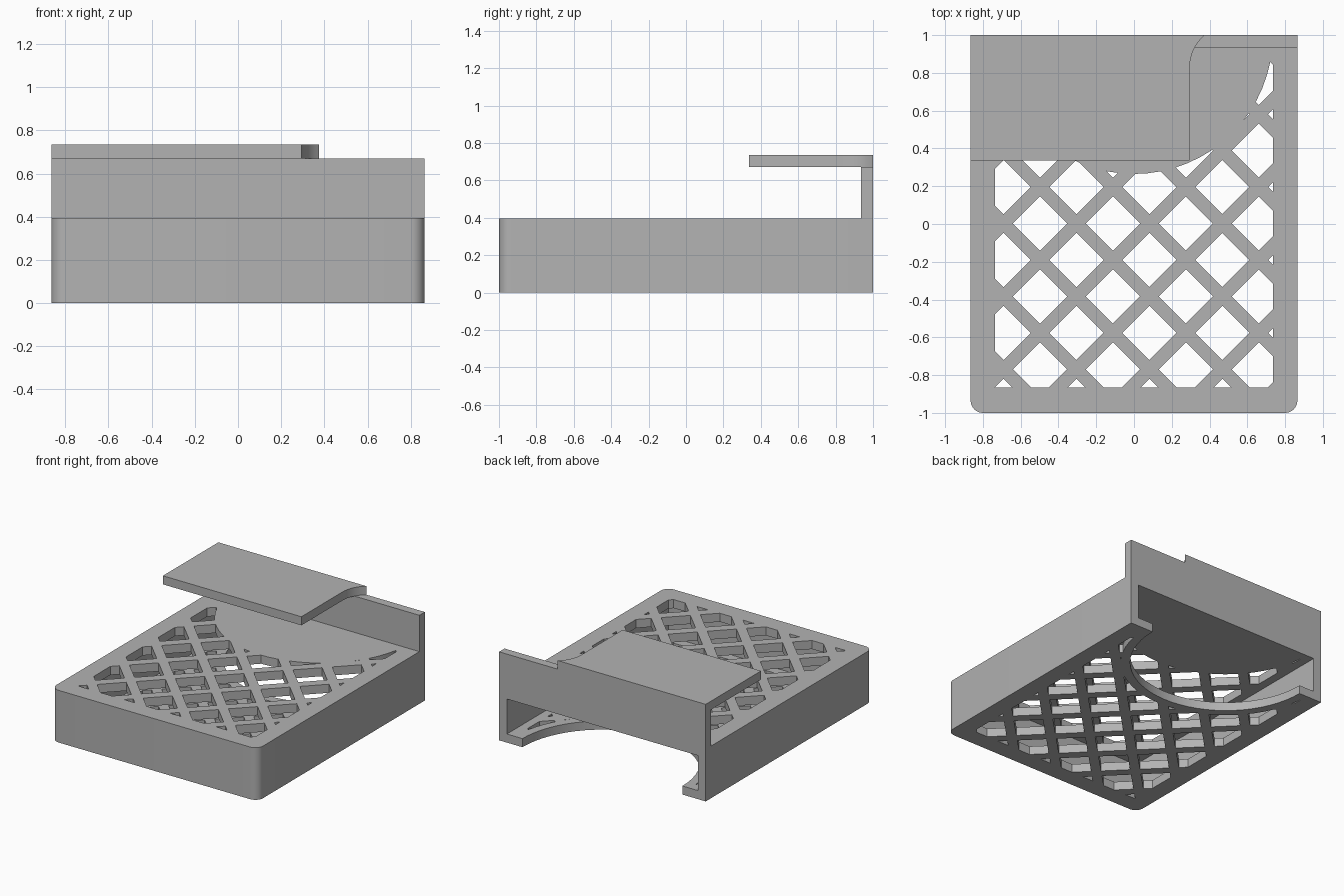
import bpy, bmesh, math

if "Cube" in bpy.data.objects:
    bpy.data.objects.remove(bpy.data.objects["Cube"])

W, T, H = 0.865, 0.065, 0.395          # half width, wall thickness, tray height

grey = bpy.data.materials.new("plain grey")
grey.diffuse_color = (0.45, 0.45, 0.45, 1)
grey.use_nodes = True
grey.node_tree.nodes["Principled BSDF"].inputs["Base Color"].default_value = grey.diffuse_color


def prisms(name, outlines, z0, z1):
    """Extrude flat outlines (counter-clockwise) from z0 to z1 as one object."""
    bm = bmesh.new()
    for pts in outlines:
        low = [bm.verts.new((x, y, z0)) for x, y in pts]
        top = [bm.verts.new((x, y, z1)) for x, y in pts]
        bm.faces.new(low[::-1])
        bm.faces.new(top)
        for i in range(len(pts)):
            j = (i + 1) % len(pts)
            bm.faces.new((low[i], low[j], top[j], top[i]))
    me = bpy.data.meshes.new(name)
    bm.to_mesh(me)
    bm.free()
    ob = bpy.data.objects.new(name, me)
    bpy.context.collection.objects.link(ob)
    me.materials.append(grey)
    return ob


def rect(x0, x1, y0, y1):
    return [(x0, y0), (x1, y0), (x1, y1), (x0, y1)]


def arc(cx, cy, r, a0, a1, n):
    """Points along an arc, angles in degrees."""
    angles = [math.radians(a0 + (a1 - a0) * i / n) for i in range(n + 1)]
    return [(cx + r * math.cos(a), cy + r * math.sin(a)) for a in angles]


def combine(ob, other, operation):
    """Apply a boolean and remove the helper object."""
    mod = ob.modifiers.new("boolean", "BOOLEAN")
    mod.object, mod.operation, mod.solver = other, operation, "EXACT"
    dg = bpy.context.evaluated_depsgraph_get()
    ob_mesh = bpy.data.meshes.new_from_object(ob.evaluated_get(dg))
    ob.modifiers.clear()
    ob.data = ob_mesh
    bpy.data.objects.remove(other)


# tray block with rounded front corners
r = 0.065
outline = (arc(-W + r, -1 + r, r, 180, 270, 8) + arc(W - r, -1 + r, r, 270, 360, 8)
           + [(W, 1), (-W, 1)])
tray = prisms("tray", [outline], 0, H)

# hollow inside, open at the back
combine(tray, prisms("cavity", [rect(-W + T, W - T, -1 + T, 1.1)], T, H - T), "DIFFERENCE")

# round notch in the floor
notch = prisms("notch", [arc(0, 1, 0.67, 0, 354.375, 63)], -0.1, 0.2)
combine(tray, notch, "DIFFERENCE")

# diagonal lattice openings through roof and floor
pitch, bar = 0.386, 0.07 * math.sqrt(2)     # measured along x + y and x - y
half = (pitch - bar) / 2
holes = []
for i in range(-6, 7):
    for j in range(-6, 7):
        s = -1.074 + pitch * (i + 0.5)      # x + y
        d = -0.693 + pitch * (j + 0.5)      # x - y
        x, y = (s + d) / 2, (s - d) / 2
        if abs(x) < 1 and -1.1 < y < 1.1:
            holes.append([(x - half, y), (x, y - half), (x + half, y), (x, y + half)])
lattice = prisms("lattice_holes", holes, -0.1, 0.5)
field = rect(-0.735, 0.735, -0.865, 0.93)
combine(lattice, prisms("field", [field], -0.2, 0.6), "INTERSECT")
rim = prisms("rim", [arc(0, 1, 0.735, 0, 354.375, 63)], -0.2, 0.6)
combine(lattice, rim, "DIFFERENCE")
combine(tray, lattice, "DIFFERENCE")

# back wall rising from the tray
back = prisms("back_wall", [rect(-W, W, 1 - T, 1)], H, 0.67)

# overhanging shelf with a flared rear corner
flare = arc(0.515, 0.83, 0.22, 180, 129.4, 8)
shelf = prisms("shelf", [[(-W, 0.337), (0.295, 0.337)] + flare + [(-W, 1)]], 0.67, 0.735)

# smooth the curved sides, keep edges sharp
for ob in (tray, back, shelf):
    bpy.ops.object.select_all(action="DESELECT")
    ob.select_set(True)
    bpy.context.view_layer.objects.active = ob
    bpy.ops.object.shade_smooth_by_angle(angle=math.radians(30))
